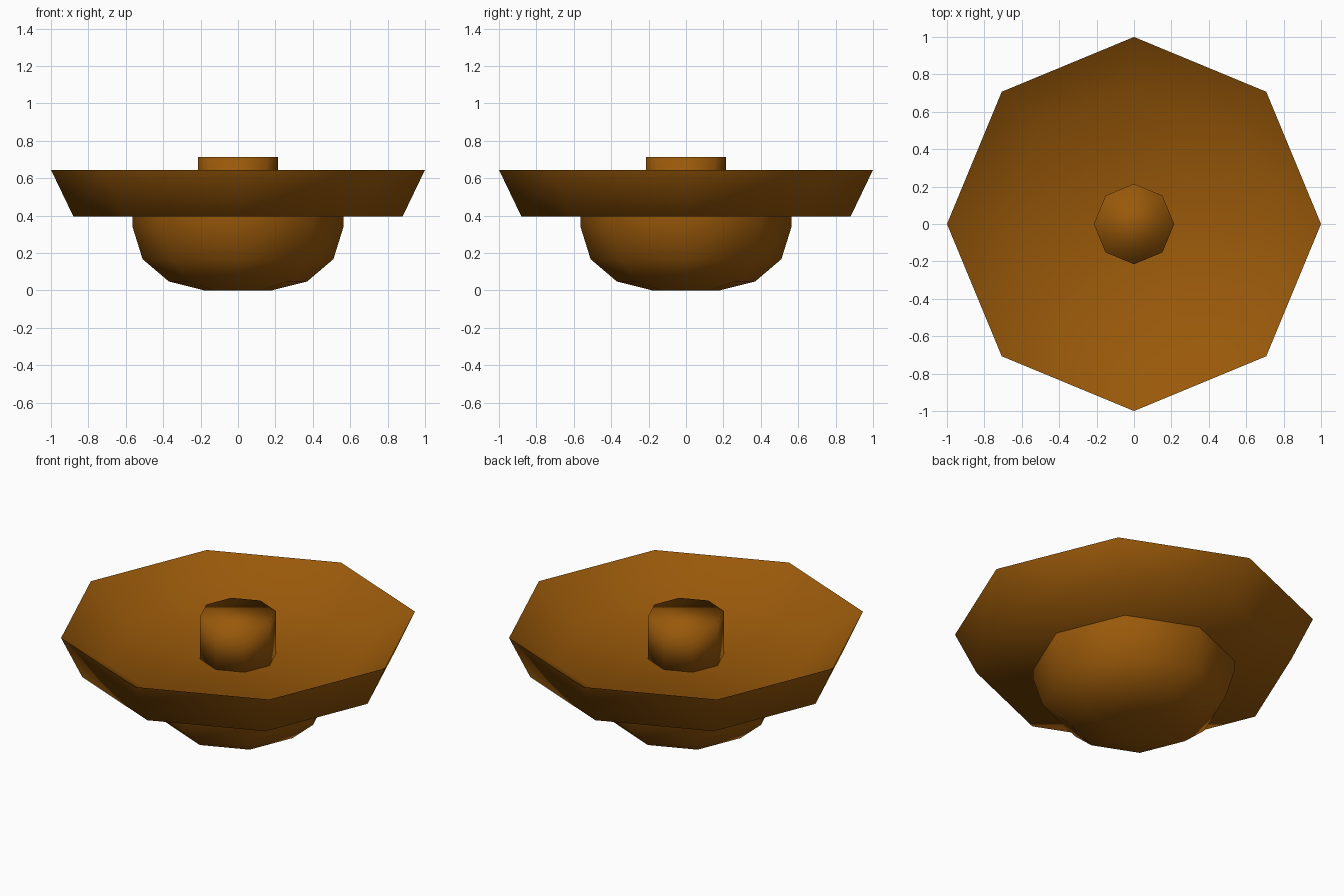
import bpy, bmesh, math

if "Cube" in bpy.data.objects:
    bpy.data.objects.remove(bpy.data.objects["Cube"])

wood = bpy.data.materials.new("warm_brown")
wood.diffuse_color = (0.32, 0.1, 0.003, 1.0)
wood.use_nodes = True
wood.node_tree.nodes["Principled BSDF"].inputs["Base Color"].default_value = wood.diffuse_color
SIDES = 8


def turned(name, profile, smooth_angle):
    """Turn a (radius, height) profile into a closed eight-sided solid."""
    bm = bmesh.new()
    rings = [[bm.verts.new((r * math.cos(i * math.tau / SIDES),
                            r * math.sin(i * math.tau / SIDES), z))
              for i in range(SIDES)] for r, z in profile]
    for low, high in zip(rings, rings[1:]):
        for i in range(SIDES):
            j = (i + 1) % SIDES
            bm.faces.new([low[i], low[j], high[j], high[i]])
    # flat caps at both ends
    bm.faces.new(rings[0][::-1])
    bm.faces.new(rings[-1])
    mesh = bpy.data.meshes.new(name)
    bm.to_mesh(mesh)
    bm.free()
    mesh.materials.append(wood)
    obj = bpy.data.objects.new(name, mesh)
    bpy.context.collection.objects.link(obj)
    bpy.ops.object.select_all(action='DESELECT')
    obj.select_set(True)
    bpy.context.view_layer.objects.active = obj
    bpy.ops.object.shade_smooth_by_angle(angle=math.radians(smooth_angle))
    return obj


# rounded bowl underneath
turned("bowl", [(0.18, 0), (0.37, 0.048), (0.51, 0.167), (0.565, 0.343), (0.565, 0.42)], 60)

# wide flared brim with a sunken flat floor
turned("brim", [(0.88, 0.395), (1.0, 0.645), (0.72, 0.452)], 70)

# centre post standing on the floor
turned("centre_post", [(0.215, 0.44), (0.215, 0.712)], 180)
